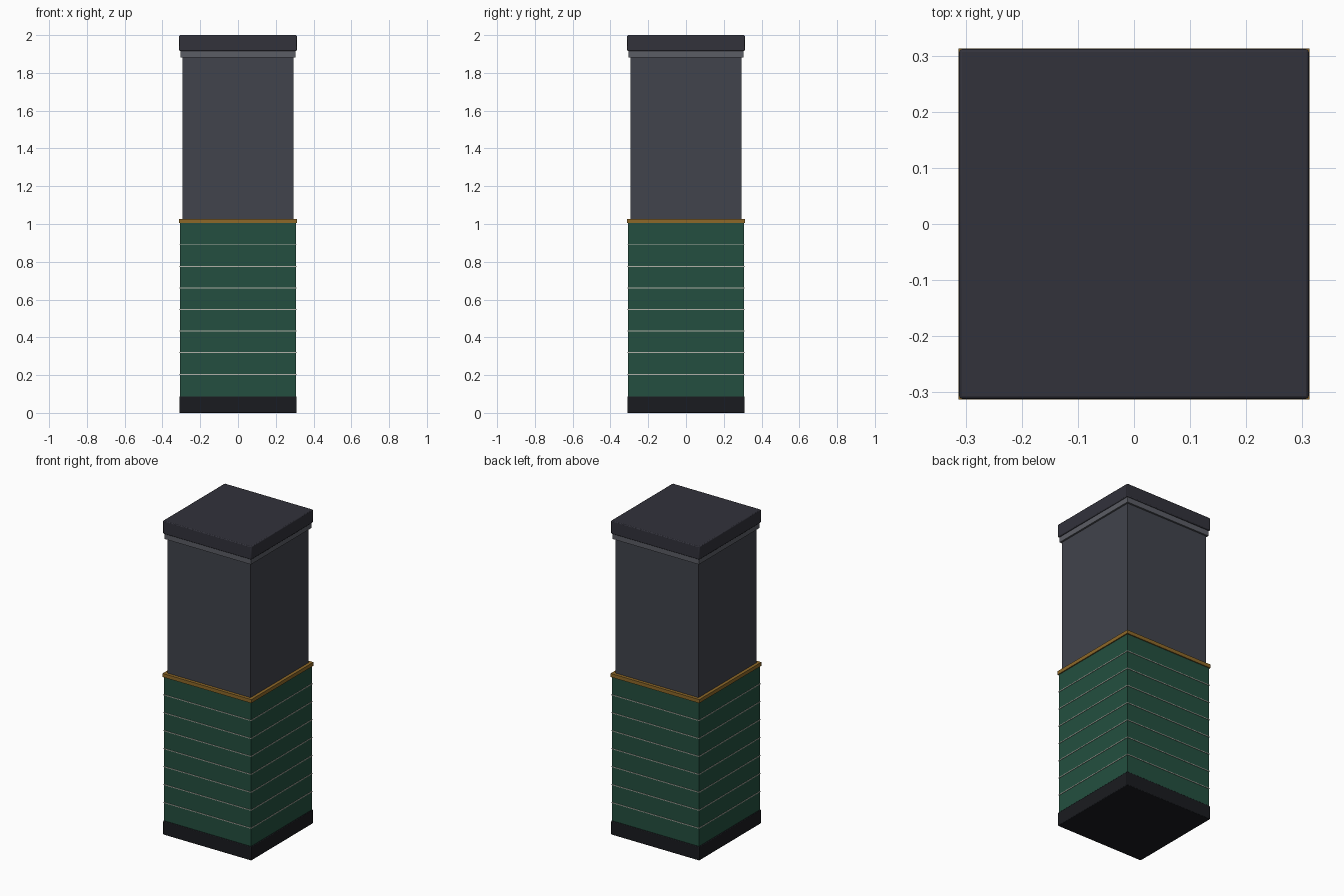
import bpy

if "Cube" in bpy.data.objects:
    bpy.data.objects.remove(bpy.data.objects["Cube"])


def material(name, rgb):
    m = bpy.data.materials.new(name)
    m.diffuse_color = (*rgb, 1)
    m.use_nodes = True
    m.node_tree.nodes["Principled BSDF"].inputs["Base Color"].default_value = m.diffuse_color
    return m


def slab(name, half, z0, z1, mat, bevel=0.0):
    """Square block of half-width `half` between heights z0 and z1."""
    bpy.ops.mesh.primitive_cube_add(size=1, location=(0, 0, (z0 + z1) / 2))
    ob = bpy.context.object
    ob.name = name
    ob.scale = (2 * half, 2 * half, z1 - z0)
    bpy.ops.object.transform_apply(location=False, rotation=False, scale=True)
    ob.data.materials.append(mat)
    if bevel:
        b = ob.modifiers.new("edge_bevel", 'BEVEL')
        b.width = bevel
        b.segments = 2
        bpy.ops.object.shade_smooth_by_angle()
    return ob


black = material("plinth_black", (0.010, 0.011, 0.014))
green = material("panel_green", (0.017, 0.078, 0.050))
pale = material("groove_pale", (0.45, 0.45, 0.40))
gold = material("trim_gold", (0.27, 0.14, 0.022))
slate = material("body_slate", (0.052, 0.056, 0.072))
grey = material("neck_grey", (0.105, 0.110, 0.130))
dark = material("cap_dark", (0.032, 0.032, 0.044))

# Plinth and green lower half
slab("plinth", 0.311, 0.0, 0.088, black, 0.004)
slab("lower_panel", 0.306, 0.088, 1.004, green)

# Thin pale strips dividing the lower half into eight courses
for i in range(1, 8):
    z = 0.09 + i * 0.1143
    slab(f"divider_strip_{i}", 0.309, z - 0.0025, z + 0.0025, pale)

# Gold waist band, upper body, neck and cap
slab("waist_band", 0.3125, 1.004, 1.027, gold)
slab("upper_body", 0.293, 1.027, 1.882, slate)
slab("neck_band", 0.304, 1.882, 1.916, grey)
slab("cap", 0.3115, 1.916, 2.0, dark, 0.005)
